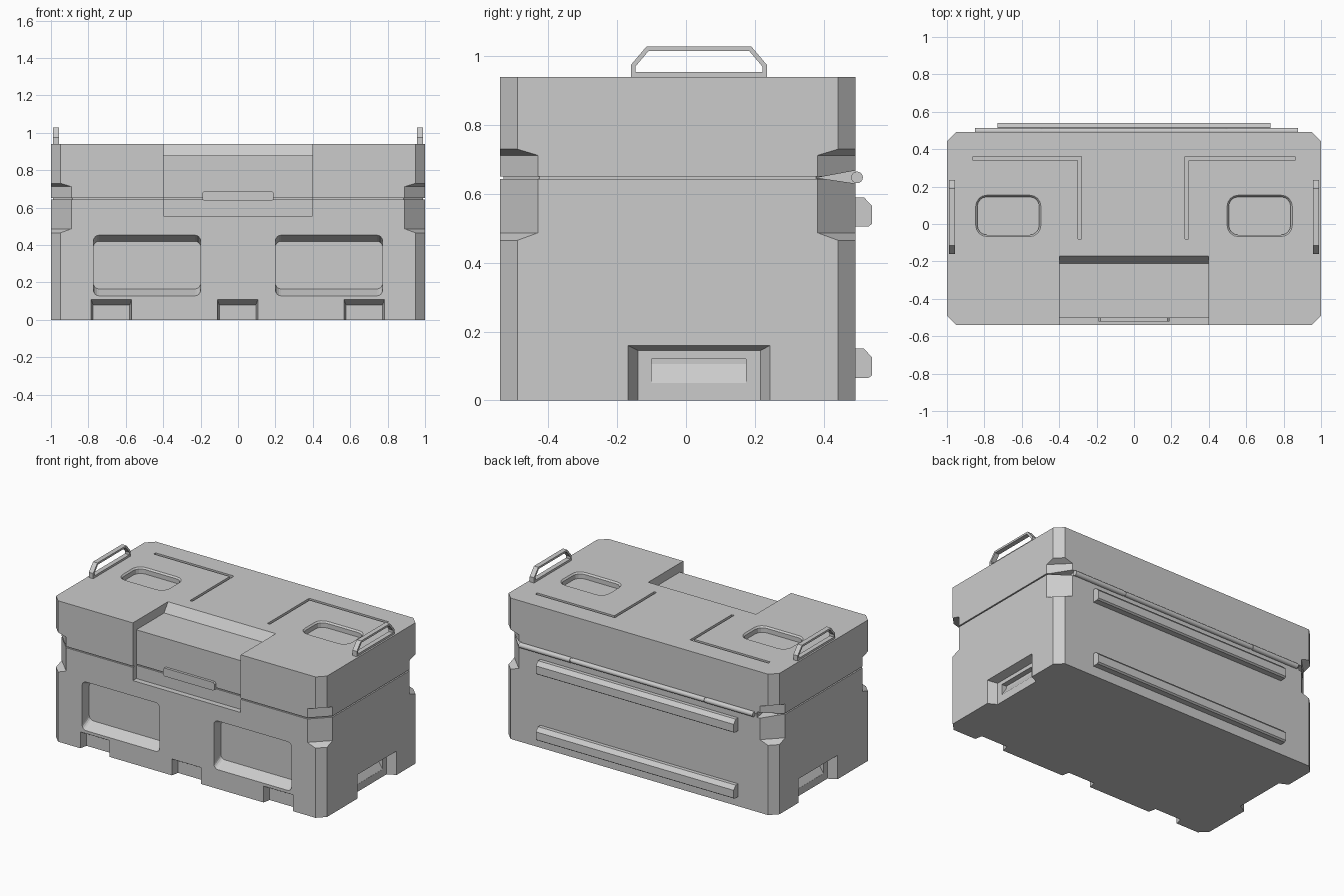
import bpy, bmesh, math
from mathutils import Vector

if "Cube" in bpy.data.objects:
    bpy.data.objects.remove(bpy.data.objects["Cube"])


def loft(name, loops):
    """Closed solid through a list of equally sized 3D loops."""
    bm = bmesh.new()
    rings = [[bm.verts.new(p) for p in lp] for lp in loops]
    n = len(rings[0])
    for a, b in zip(rings, rings[1:]):
        for i in range(n):
            bm.faces.new((a[i], a[(i + 1) % n], b[(i + 1) % n], b[i]))
    bm.faces.new(rings[0])
    bm.faces.new(rings[-1])
    bmesh.ops.recalc_face_normals(bm, faces=bm.faces)
    me = bpy.data.meshes.new(name)
    bm.to_mesh(me)
    bm.free()
    ob = bpy.data.objects.new(name, me)
    bpy.context.collection.objects.link(ob)
    return ob


def rect(a0, a1, b0, b1, r=0.0, seg=4):
    """2D rectangle, optionally with rounded corners."""
    if r == 0:
        return [(a0, b0), (a1, b0), (a1, b1), (a0, b1)]
    pts = []
    for k, (cx, cy) in enumerate([(a1 - r, b1 - r), (a0 + r, b1 - r), (a0 + r, b0 + r), (a1 - r, b0 + r)]):
        for i in range(seg + 1):
            t = math.pi / 2 * (k + i / seg)
            pts.append((cx + r * math.cos(t), cy + r * math.sin(t)))
    return pts


def on_x(pts, x):
    return [(x, a, b) for a, b in pts]


def on_y(pts, y):
    return [(a, y, b) for a, b in pts]


def on_z(pts, z):
    return [(a, b, z) for a, b in pts]


def octagon(z, c, inset=0.0):
    x, y0, y1 = 1 - inset, -0.54 + inset, 0.492 - inset
    c -= 0.586 * inset
    return on_z([(x, y0 + c), (x, y1 - c), (x - c, y1), (-x + c, y1),
                 (-x, y1 - c), (-x, y0 + c), (-x + c, y0), (x - c, y0)], z)


def cut(target, cutter):
    cutter.hide_render = True
    m = target.modifiers.new("cut", 'BOOLEAN')
    m.operation, m.solver, m.object = 'DIFFERENCE', 'EXACT', cutter
    bpy.context.view_layer.objects.active = target
    bpy.ops.object.modifier_apply(modifier=m.name)
    bpy.data.objects.remove(cutter)


# Case body: chamfered box with deeper corner notches and a lid seam
body = loft("case_body", [
    octagon(0, .05), octagon(.465, .05), octagon(.487, .11), octagon(.643, .11),
    octagon(.643, .11, .01), octagon(.651, .11, .01), octagon(.651, .11),
    octagon(.712, .11), octagon(.73, .05), octagon(.94, .05)])

# Stepped latch recess in the lid top and front
profile = [(-.6, .555), (-.503, .555), (-.503, .88), (-.21, .88), (-.17, .94), (-.15, .97), (-.6, .97)]
cut(body, loft("latch_recess", [on_x(profile, -.398), on_x(profile, .398)]))
seam = rect(-.55, -.493, .643, .651)
cut(body, loft("panel_seam", [on_x(seam, -.397), on_x(seam, .397)]))

# Front bottom notches
for cx in (-.677, -.002, .675):
    outer = rect(cx - .109, cx + .109, -.05, .112)
    inner = rect(cx - .098, cx + .098, -.05, .08)
    cut(body, loft("front_notch", [on_y(outer, -.6), on_y(outer, -.545), on_y(inner, -.49)]))

for s in (-1, 1):
    # Front window recess with sloped top and bottom
    x0, x1 = sorted((s * .2, s * .773))
    outer, inner = rect(x0, x1, .126, .455, .03), rect(x0, x1, .165, .42, .03)
    cut(body, loft("front_window", [on_y(outer, -.6), on_y(outer, -.545), on_y(inner, -.465)]))

    # Side grip recess and the pocket inside it
    outer, inner = rect(-.17, .245, -.05, .16), rect(-.14, .217, -.05, .145)
    cut(body, loft("side_notch", [on_x(outer, s * 1.05), on_x(outer, s * 1.002), on_x(inner, s * .945)]))
    wide, deep = rect(-.1, .175, .05, .12), rect(-.1, .175, .105, .12)
    cut(body, loft("side_pocket", [on_x(wide, s * .96), on_x(wide, s * .944), on_x(deep, s * .91)]))

    # Rear corner wedge where the seam opens at the hinge
    wedge = [(.38, .647), (.52, .626), (.52, .673)]
    cut(body, loft("rear_wedge", [on_x(wedge, s * .87), on_x(wedge, s * 1.05)]))

    # Rounded pocket on top
    x0, x1 = sorted((s * .497, s * .847))
    wide = rect(x0, x1, -.068, .155, .06)
    slim = rect(x0 + .01, x1 - .01, -.058, .145, .05)
    cut(body, loft("top_pocket", [on_z(wide, 1.0), on_z(wide, .941), on_z(slim, .93), on_z(slim, .9)]))

    # L-shaped groove on top
    o, e, w = s * .277 - .004, s * .86, s * .018
    ell = [(o, -.08), (o, .36), (e, .36), (e, .34), (o + w, .34), (o + w, -.08)]
    cut(body, loft("top_groove", [on_z(ell, .925), on_z(ell, .98)]))

    # Carry handle: flat closed ring
    ring_out = [(-.16, .935), (-.16, .975), (-.115, 1.028), (.19, 1.028), (.235, .975), (.235, .935)]
    ring_in = [(-.147, .954), (-.147, .97), (-.109, 1.015), (.184, 1.015), (.222, .97), (.222, .954)]
    handle = loft("carry_handle", [on_x(ring_out, s * .957), on_x(ring_out, s * .989)])
    cut(handle, loft("handle_hole", [on_x(ring_in, s * .9), on_x(ring_in, s * 1.05)]))

# Latch tab with clipped corners
tab = [(-.19, .643), (-.18, .635), (.18, .635), (.19, .643),
       (.19, .68), (.18, .69), (-.18, .69), (-.19, .68)]
loft("latch_tab", [on_y(tab, -.5), on_y(tab, -.52)])

# Rear rails
for z, label in ((.065, "lower"), (.505, "upper")):
    p = [(.485, z), (.53, z), (.541, z + .008), (.541, z + .06), (.517, z + .085), (.485, z + .085)]
    loft("rear_rail_" + label, [on_x(p, -.73), on_x(p, .73)])

# Hinge rod: slimmer pin with three knuckle sleeves
for name, x0, x1, r in (("hinge_pin", -.85, .878, .013), ("hinge_sleeve_left", -.85, -.5, .017),
                        ("hinge_sleeve_middle", -.49, .49, .016), ("hinge_sleeve_right", .5, .878, .017)):
    c = [(.497 + r * math.cos(t * math.pi / 8), .648 + r * math.sin(t * math.pi / 8)) for t in range(16)]
    rod = loft(name, [on_x(c, x0), on_x(c, x1)])
    bpy.ops.object.select_all(action='DESELECT')
    rod.select_set(True)
    bpy.context.view_layer.objects.active = rod
    bpy.ops.object.shade_smooth_by_angle(angle=math.radians(40))
